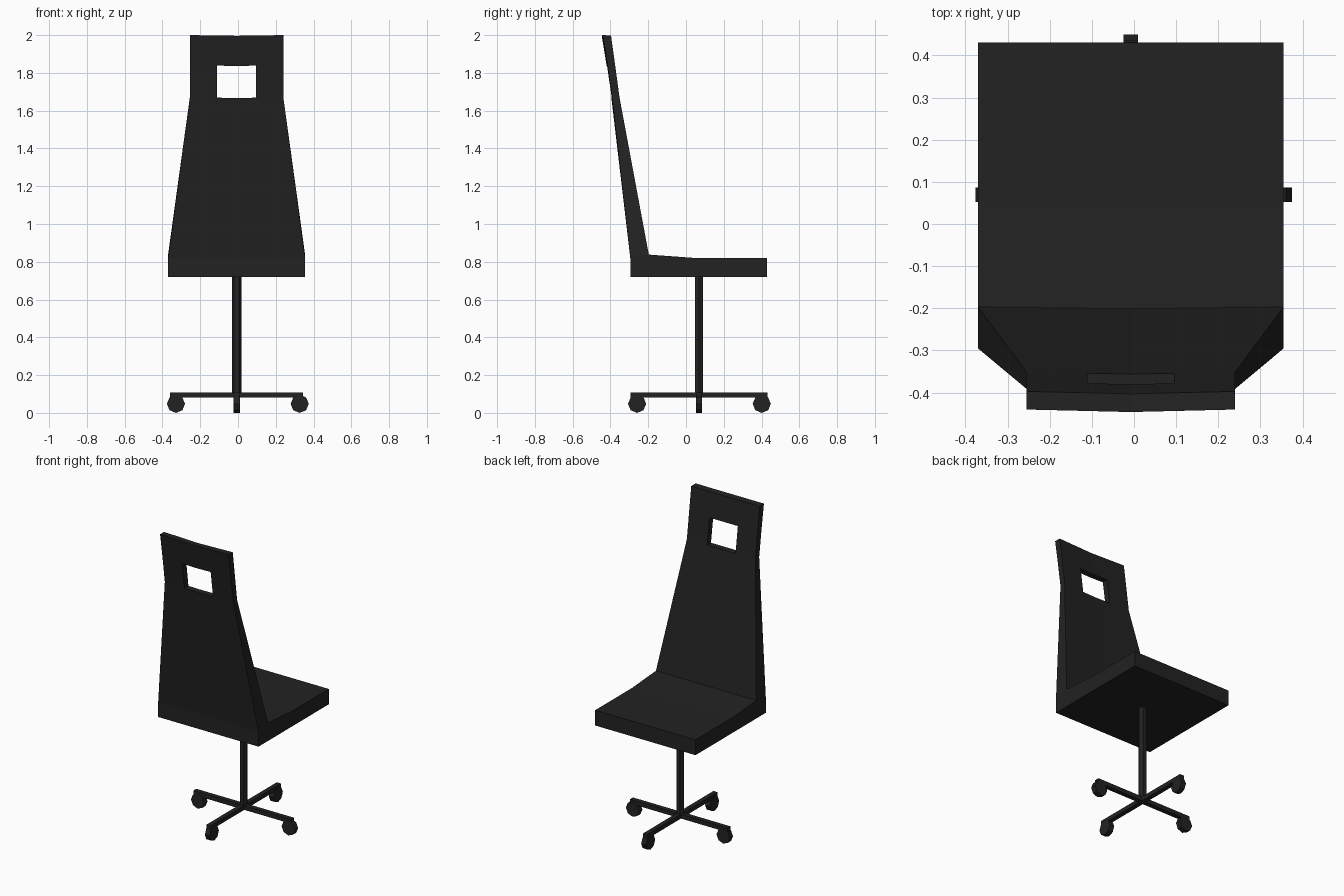
import bpy, bmesh, math
from mathutils import Vector

if "Cube" in bpy.data.objects:
    bpy.data.objects.remove(bpy.data.objects["Cube"])

CX, CY = -0.0075, 0.069          # axis of the pedestal

black = bpy.data.materials.new("soft black")
black.diffuse_color = (0.016, 0.016, 0.016, 1)
black.use_nodes = True
black.node_tree.nodes["Principled BSDF"].inputs["Base Color"].default_value = black.diffuse_color


def finish(obj, name):
    obj.name = name
    obj.data.materials.clear()
    obj.data.materials.append(black)
    return obj


def box(name, loc, size):
    bpy.ops.mesh.primitive_cube_add(size=1, location=loc)
    o = bpy.context.object
    o.scale = size
    return finish(o, name)


def prism(name, sides, radius, depth, loc, rot=(0, 0, 0)):
    bpy.ops.mesh.primitive_cylinder_add(vertices=sides, radius=radius, depth=depth,
                                        location=loc, rotation=rot)
    return finish(bpy.context.object, name)


# Seat and backrest: one side profile (y, z, half width, middle bend) lofted across x
LOW, HIGH = 0.3625, 0.2475
profile = [
    (-0.295, 0.72, LOW, 0), (-0.295, 0.82, LOW, 0),
    (-0.391, 1.67, HIGH, 0.004), (-0.415, 1.84, HIGH, 0.005),
    (-0.440, 2.00, HIGH, 0.006), (-0.397, 1.998, HIGH, 0.006),
    (-0.375, 1.84, HIGH, 0.005), (-0.352, 1.67, HIGH, 0.004),
    (-0.197, 0.838, LOW, 0.004), (0.05, 0.82, LOW, 0),
    (0.43, 0.82, LOW, 0), (0.43, 0.72, LOW, 0)]
stations = [-1, -0.414, 0, 0.414, 1]

bm = bmesh.new()
rings = []
for t in stations:
    rings.append([bm.verts.new((CX + t * w, y - b * (1 - abs(t)), z - 0.6 * b * (1 - abs(t))))
                  for y, z, w, b in profile])
n = len(profile)
for s in range(len(stations) - 1):
    a, c = rings[s], rings[s + 1]
    middle = s in (1, 2)
    for i in range(n):
        if middle and i in (2, 6):          # leave the handle window open
            continue
        j = (i + 1) % n
        bm.faces.new((a[i], a[j], c[j], c[i]))
    if middle:                              # window sill and head
        bm.faces.new((a[2], a[7], c[7], c[2]))
        bm.faces.new((a[3], a[6], c[6], c[3]))
for s in (1, 3):                            # window jambs
    r = rings[s]
    bm.faces.new((r[2], r[3], r[6], r[7]))
for r in (rings[0], rings[-1]):             # outer sides
    for f in ((0, 1, 8, 9, 10, 11), (1, 2, 7, 8), (2, 3, 6, 7), (3, 4, 5, 6)):
        bm.faces.new([r[k] for k in f])
bmesh.ops.recalc_face_normals(bm, faces=bm.faces)
mesh = bpy.data.meshes.new("seat_and_backrest")
bm.to_mesh(mesh)
bm.free()
shell = bpy.data.objects.new("seat_and_backrest", mesh)
bpy.context.collection.objects.link(shell)
finish(shell, "seat_and_backrest")

# Pedestal column
prism("pedestal_column", 6, 0.025, 0.64, (CX, CY, 0.41), (0, 0, math.radians(30)))

# Crossed base arms
box("base_arm_side", (CX, CY, 0.095), (0.705, 0.03, 0.028))
box("base_arm_lengthwise", (CX, CY, 0.095), (0.03, 0.725, 0.028))

# Castor wheels at the arm ends
R = 0.048
for i, (dx, dy) in enumerate(((0.334, 0), (-0.321, 0), (0, 0.332), (0, -0.328))):
    rot = (math.pi / 2, 0, 0) if dx else (0, math.pi / 2, 0)
    prism(f"castor_wheel_{i + 1}", 8, R, 0.034, (CX + dx, CY + dy, R), rot)
